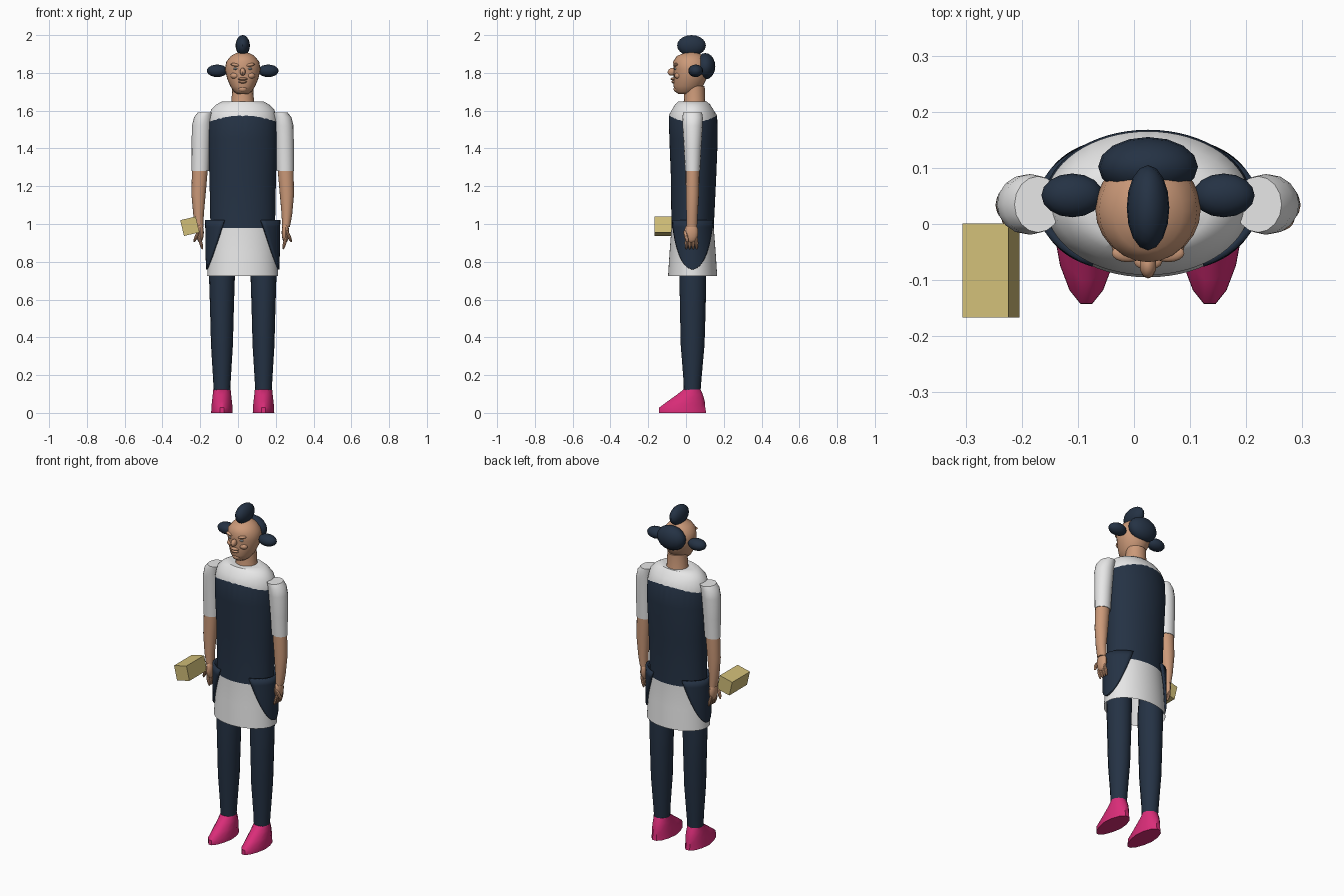
import bpy, bmesh, math
from mathutils import Matrix, Euler

if "Cube" in bpy.data.objects:
    bpy.data.objects.remove(bpy.data.objects["Cube"], do_unlink=True)

CX, CY = 0.025, 0.04   # body axis


def material(name, rgb):
    m = bpy.data.materials.new(name)
    m.use_nodes = True
    m.diffuse_color = (*rgb, 1)
    m.node_tree.nodes["Principled BSDF"].inputs["Base Color"].default_value = (*rgb, 1)
    return m


navy = material("navy cloth", (0.018, 0.032, 0.058))
white = material("white cloth", (0.8, 0.8, 0.8))
skin = material("skin", (0.6, 0.32, 0.19))
pink = material("pink shoe", (0.7, 0.026, 0.19))
straw = material("straw yellow", (0.64, 0.52, 0.19))
eye_grey = material("eye grey", (0.45, 0.5, 0.52))


def finish(name, bm, mats, angle=40):
    bmesh.ops.recalc_face_normals(bm, faces=bm.faces)
    mesh = bpy.data.meshes.new(name)
    bm.to_mesh(mesh)
    bm.free()
    for m in mats:
        mesh.materials.append(m)
    ob = bpy.data.objects.new(name, mesh)
    bpy.context.collection.objects.link(ob)
    bpy.ops.object.select_all(action="DESELECT")
    ob.select_set(True)
    bpy.context.view_layer.objects.active = ob
    bpy.ops.object.shade_smooth_by_angle(angle=math.radians(angle))
    return ob


def loft(name, rings, mats, n=16, row_mats=None, lift=None, caps=(True, True), taper=0):
    """Skin elliptical rings (z, x, y, rx, ry); lift(row, angle) shifts height."""
    bm = bmesh.new()
    rows = []
    for i, (z, x, y, rx, ry) in enumerate(rings):
        row = []
        for k in range(n):
            a = math.tau * k / n
            narrow = 1 - taper * max(0, -math.sin(a))
            dz = lift(i, a) if lift else 0
            row.append(bm.verts.new((x + rx * narrow * math.cos(a), y + ry * math.sin(a), z + dz)))
        rows.append(row)
    for i in range(len(rows) - 1):
        for k in range(n):
            j = (k + 1) % n
            f = bm.faces.new((rows[i][k], rows[i][j], rows[i + 1][j], rows[i + 1][k]))
            f.material_index = row_mats[i] if row_mats else 0
    for want, row, idx in ((caps[0], rows[0], 0), (caps[1], rows[-1], -1)):
        if want:
            bm.faces.new(row).material_index = row_mats[idx] if row_mats else 0
    return finish(name, bm, mats)


def ball(name, loc, radii, mat, rot=(0, 0, 0), seg=16):
    bm = bmesh.new()
    bmesh.ops.create_uvsphere(bm, u_segments=seg, v_segments=seg // 2 + 2, radius=1)
    bm.transform(Matrix.LocRotScale(loc, Euler(rot), radii))
    return finish(name, bm, [mat])


# Smock: white skirt, navy bib with a scalloped neckline, white yoke
BIB_TOP = 5


def neckline(i, a):
    if i != BIB_TOP:
        return 0
    return -0.035 * math.cos(a) ** 2 + 0.006 * abs(math.sin(14 * a))


torso = [(0.725, CX, 0.035, 0.188, 0.13), (0.85, CX, 0.035, 0.18, 0.122),
         (0.98, CX, 0.035, 0.171, 0.112), (1.25, CX, CY, 0.176, 0.12),
         (1.45, CX, CY, 0.185, 0.128), (1.57, CX, 0.037, 0.183, 0.128),
         (1.605, CX, 0.035, 0.168, 0.11), (1.632, CX, 0.035, 0.14, 0.093),
         (1.648, CX, 0.035, 0.112, 0.076)]
loft("smock", torso, [white, navy], 64, [0, 0, 1, 1, 1, 0, 0, 0], neckline, (False, True))


# Rounded hip pockets wrapped around the sides of the skirt
def pocket(name, s):
    bm = bmesh.new()
    rows = []
    for i in range(15):
        t = (i / 14) ** 2
        half = math.radians(60) * math.sqrt(max(t, 0.002))
        row = []
        for k in range(17):
            a = half * (k / 8 - 1)
            row.append(bm.verts.new((CX + s * (0.195 + 0.004 * t) * math.cos(a),
                                     0.035 + (0.138 - 0.01 * t) * math.sin(a), 0.76 + 0.26 * t)))
        rows.append(row)
    for lo, hi in zip(rows, rows[1:]):
        for k in range(16):
            bm.faces.new((lo[k], lo[k + 1], hi[k + 1], hi[k]))
    ob = finish(name, bm, [navy])
    mod = ob.modifiers.new("thickness", "SOLIDIFY")
    # face winding is mirrored between the sides, so pick the inward offset
    outward = ob.data.polygons[120].normal.x * s > 0
    mod.thickness, mod.offset = 0.014, (-1 if outward else 1)


for side, s in (("left", 1), ("right", -1)):
    pocket(side + "_pocket", s)

    # Legs and shoes
    lx = CX + s * 0.11
    loft(side + "_leg", [(0.1, lx, 0.032, 0.043, 0.044), (0.18, lx, 0.034, 0.047, 0.048),
                         (0.36, lx, 0.035, 0.058, 0.063), (0.55, lx, 0.036, 0.063, 0.068),
                         (0.74, lx, 0.036, 0.069, 0.071), (0.9, lx, 0.036, 0.055, 0.065)], [navy])
    loft(side + "_shoe", [(0, lx, -0.018, 0.057, 0.128), (0.028, lx, -0.02, 0.056, 0.125),
                          (0.06, lx, 0, 0.053, 0.102), (0.095, lx, 0.02, 0.049, 0.072),
                          (0.124, lx, 0.032, 0.046, 0.046)], [pink], 14, taper=0.2)

    # Arms: bare forearm under a short sleeve
    def ax(offset):
        return CX + s * offset

    loft(side + "_forearm", [(0.985, ax(0.229), 0.031, 0.021, 0.028),
                             (1.05, ax(0.234), 0.032, 0.028, 0.03),
                             (1.16, ax(0.234), 0.034, 0.038, 0.035),
                             (1.3, ax(0.226), 0.035, 0.042, 0.037)], [skin])
    loft(side + "_sleeve", [(1.28, ax(0.225), 0.035, 0.046, 0.04),
                            (1.4, ax(0.222), 0.035, 0.049, 0.046),
                            (1.52, ax(0.217), 0.035, 0.052, 0.053),
                            (1.565, ax(0.209), 0.035, 0.049, 0.054),
                            (1.59, ax(0.196), 0.035, 0.042, 0.05)], [white])

    # Hand with curled fingers and thumb
    ball(side + "_palm", (ax(0.226), 0.028, 0.955), (0.02, 0.037, 0.055), skin, seg=12)
    for k in range(4):
        ball(f"{side}_finger_{k + 1}", (ax(0.222), 0.002 + 0.018 * k, 0.9),
             (0.009, 0.009, 0.036), skin, (0, s * 0.25, 0), 8)
    ball(side + "_thumb", (ax(0.245), 0.0, 0.935), (0.009, 0.01, 0.036), skin,
         (0.25, -s * 0.4, 0), 8)

    # Side buns, brows and eyes
    ball(side + "_bun", (ax(0.135), 0.051, 1.811), (0.055, 0.039, 0.033), navy)
    ball(side + "_brow", (ax(0.036), -0.052, 1.842), (0.029, 0.016, 0.009), skin, (0, -s * 0.15, 0))
    ball(side + "_eye", (ax(0.036), -0.05, 1.822), (0.014, 0.014, 0.007), eye_grey, seg=10)
    ball(side + "_cheek", (ax(0.04), -0.04, 1.785), (0.025, 0.022, 0.018), skin)

# Head and neck: rings given as (z, half width, face y, back y)
skull = [(1.688, 0.028, -0.04, 0.03), (1.7, 0.046, -0.056, 0.06), (1.73, 0.066, -0.066, 0.09),
         (1.77, 0.083, -0.066, 0.11), (1.82, 0.094, -0.066, 0.12), (1.86, 0.087, -0.068, 0.115),
         (1.89, 0.062, -0.048, 0.092), (1.905, 0.035, -0.01, 0.065), (1.91, 0.015, 0.01, 0.045)]
loft("head", [(z, CX, (f + b) / 2, w, (b - f) / 2) for z, w, f, b in skull], [skin], 24)
loft("neck", [(1.63, CX, 0.045, 0.065, 0.062), (1.655, CX, 0.045, 0.059, 0.056),
              (1.73, CX, 0.045, 0.056, 0.054)], [skin])
ball("nose", (CX, -0.074, 1.806), (0.015, 0.024, 0.02), skin, (0.4, 0, 0), 10)
ball("upper_lip", (CX, -0.066, 1.768), (0.026, 0.016, 0.008), skin, seg=12)
ball("lower_lip", (CX, -0.063, 1.752), (0.022, 0.015, 0.008), skin, seg=12)
ball("chin", (CX, -0.048, 1.715), (0.025, 0.018, 0.018), skin, seg=12)

# Hair: crest on top and a large bun behind
ball("hair_crest", (CX, 0.029, 1.945), (0.038, 0.076, 0.055), navy)
ball("back_bun", (CX, 0.102, 1.835), (0.089, 0.053, 0.07), navy)

# Tilted box beside the right hand
bm = bmesh.new()
bmesh.ops.create_cube(bm, size=1)
bm.transform(Matrix.LocRotScale((-0.255, -0.083, 0.988), Euler((0, -0.23, 0)), (0.084, 0.167, 0.086)))
finish("hand_box", bm, [straw])
